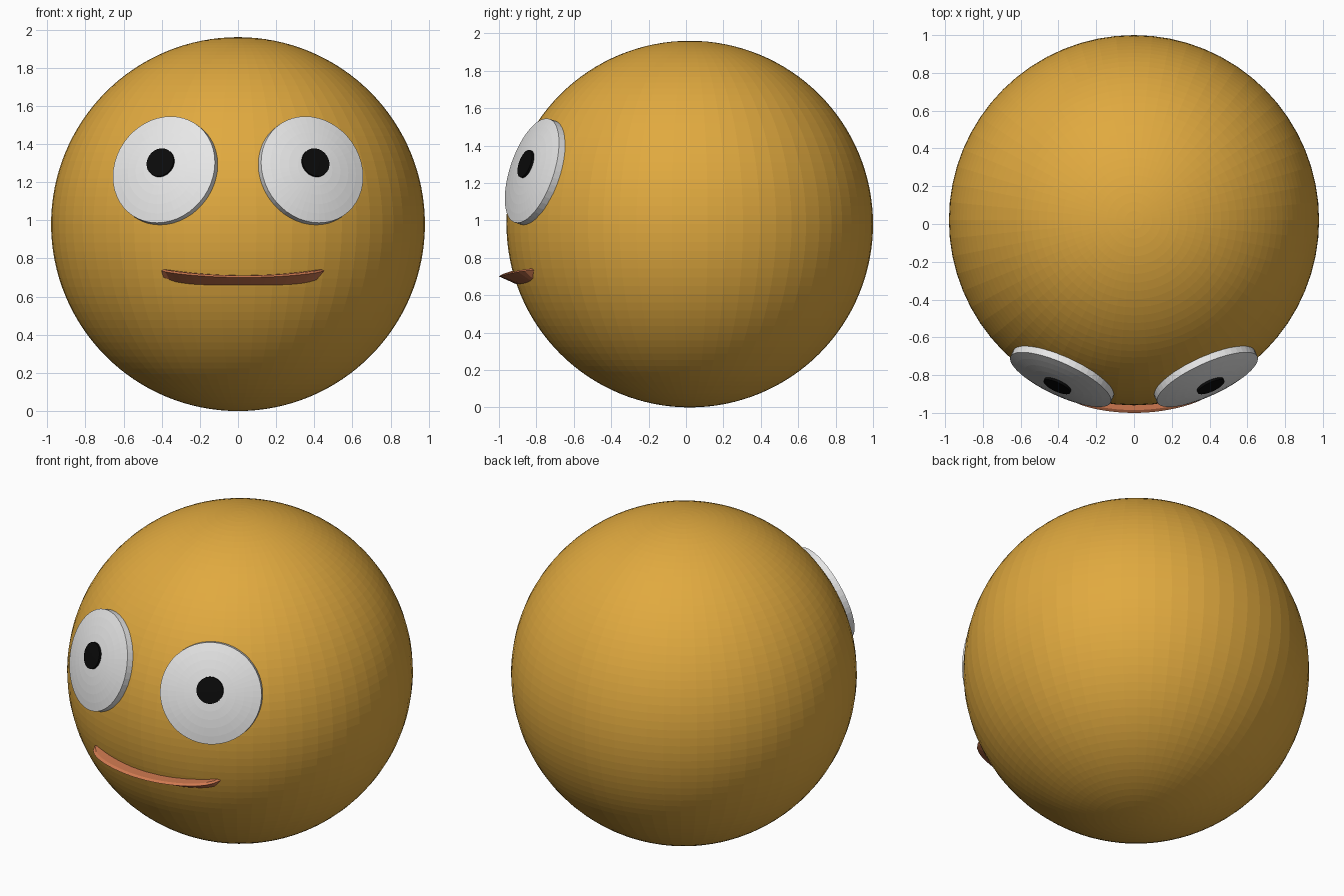
import bpy, bmesh, math
from mathutils import Vector

cube = bpy.data.objects.get("Cube")
if cube:
    bpy.data.objects.remove(cube, do_unlink=True)

CENTRE = Vector((0, 0.02, 0.98))
RADIUS = 0.98


def material(name, rgb):
    mat = bpy.data.materials.new(name)
    mat.use_nodes = True
    colour = (*rgb, 1)
    mat.diffuse_color = colour
    mat.node_tree.nodes["Principled BSDF"].inputs["Base Color"].default_value = colour
    return mat


yellow = material("golden yellow", (0.75, 0.40, 0.05))
white = material("eye white", (0.8, 0.8, 0.8))
black = material("pupil black", (0.003, 0.003, 0.003))
orange = material("lip orange", (0.62, 0.19, 0.08))


def finish(name, bm, mat):
    bmesh.ops.recalc_face_normals(bm, faces=bm.faces)
    mesh = bpy.data.meshes.new(name)
    bm.to_mesh(mesh)
    bm.free()
    mesh.materials.append(mat)
    obj = bpy.data.objects.new(name, mesh)
    bpy.context.collection.objects.link(obj)
    return obj


def loft(bm, sections):
    """Join closed loops of points into a capped tube."""
    loops = [[bm.verts.new(p) for p in s] for s in sections]
    for a, b in zip(loops, loops[1:]):
        for i in range(len(a)):
            j = (i + 1) % len(a)
            bm.faces.new((a[i], a[j], b[j], b[i]))
    bm.faces.new(loops[0])
    bm.faces.new(loops[-1])


def shell_disc(name, direction, rim, shell, depth, mat, segments=48):
    """Round plate whose domed front is concentric with the body."""
    rings = 6
    edge = math.asin(rim / shell)
    profile = [(rim, shell * math.cos(edge) - depth)]
    for k in range(rings):
        a = edge * (1 - k / rings)
        profile.append((shell * math.sin(a), shell * math.cos(a)))
    turn = Vector(direction).to_track_quat('Z', 'Y')
    sections = []
    for r, h in profile:
        angles = [math.tau * i / segments for i in range(segments)]
        sections.append([CENTRE + turn @ Vector((r * math.cos(a), r * math.sin(a), h))
                         for a in angles])
    bm = bmesh.new()
    loft(bm, sections)
    return finish(name, bm, mat)


# Round body
bm = bmesh.new()
bmesh.ops.create_uvsphere(bm, u_segments=64, v_segments=64, radius=RADIUS)
bmesh.ops.translate(bm, verts=bm.verts, vec=CENTRE)
finish("body", bm, yellow)

# Eyes and pupils
for side, s in (("left", 1), ("right", -1)):
    shell_disc(side + "_eye", (s * 0.40, -0.868, 0.294), 0.292, 1.015, 0.04, white)
    shell_disc(side + "_pupil", (s * 0.41, -0.885, 0.325), 0.077, 1.028, 0.03, black, 32)

# Mouth: a wedge swept around the body, curling up at rounded ends
STEPS = 24
sections = []
for k in range(STEPS + 1):
    t = -1 + 2 * k / STEPS
    angle = 0.03 + 0.465 * t
    tip = 0.95 + 0.07 * (1 - t ** 8)
    top = 0.71 + 0.035 * t * t
    low = 0.66 + 0.035 * t ** 4
    wedge = [(0.88, low), (0.93, low), (tip, top - 0.01),
             (tip - 0.015, top), (0.88, top + 0.003)]
    sections.append([(r * math.sin(angle), CENTRE.y - r * math.cos(angle), z)
                     for r, z in wedge])
bm = bmesh.new()
loft(bm, sections)
finish("mouth", bm, orange)
